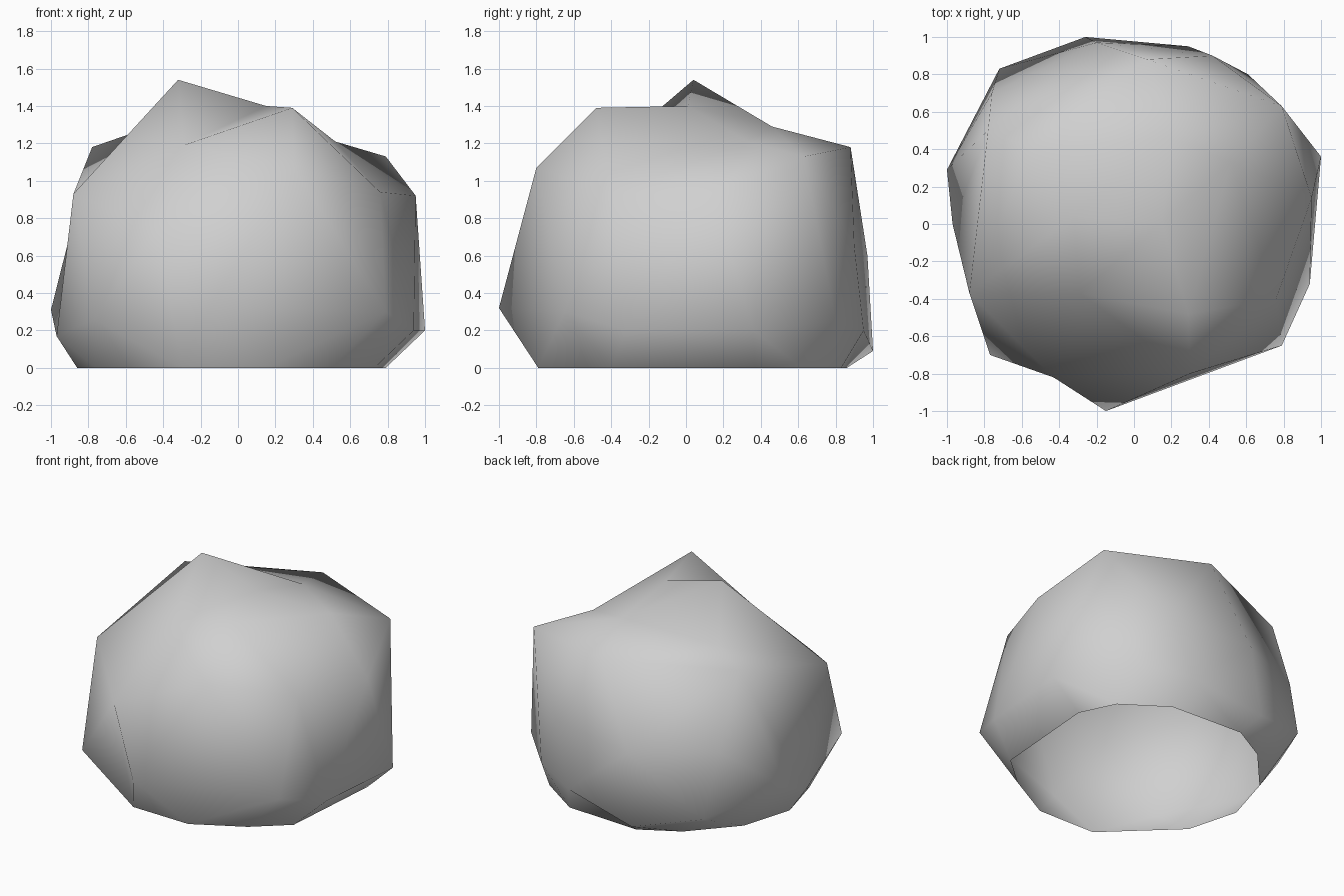
import bpy
import bmesh
from mathutils import Vector

# Remove the default cube only
default_cube = bpy.data.objects.get("Cube")
if default_cube:
    bpy.data.objects.remove(default_cube, do_unlink=True)


def make_material(name, colour):
    material = bpy.data.materials.new(name)
    material.use_nodes = True
    material.diffuse_color = colour
    shader = material.node_tree.nodes["Principled BSDF"]
    shader.inputs["Base Color"].default_value = colour
    shader.inputs["Roughness"].default_value = 0.9
    return material


# Corners that border the hollows
nose = (-.15, -1, .32)
front_foot = (-.77, -.7, .26)
side_bulge = (-1, .29, .31)
side_shoulder = (-.88, -.37, .93)

# Open rim where the boulder meets the ground
ground_rim = [
    (.79, .37), (.67, .62), (.36, .83), (-.2, .86), (-.47, .71), (-.75, .4),
    (-.86, .03), (-.76, -.34), (-.3, -.78), (.15, -.79), (.5, -.6), (.73, -.4),
]

# Bulging corners just above the ground
lower_corners = [
    nose, front_foot, side_bulge,
    (.94, -.32, .2), (.79, -.65, .3), (-.97, 0, .17), (-.72, .83, .2),
    (-.26, 1, .09), (.29, .95, .2), (.61, .8, .25), (1, .36, .2),
]

# Corners of the flanks and shoulders
upper_corners = [
    side_shoulder,
    (.95, .14, .92), (.76, -.4, .94), (.3, -.8, 1.07), (-.43, -.82, .74),
    (-.78, .5, 1.18), (-.76, .7, .65), (-.2, .97, .6), (.42, .9, .65),
    (.79, .63, 1.13), (.07, .88, 1.18),
]

# Main peak, second peak, and the saddle and hollows between them
crown_corners = [
    (-.32, .04, 1.54), (.29, -.48, 1.39), (.15, .01, 1.4), (.2, .46, 1.29),
    (.52, .33, 1.21), (-.55, .4, 1.26), (-.29, -.37, 1.19),
]

# Edges turned the other way so the surface sinks between their ends
hollows = [(nose, front_foot), (side_bulge, side_shoulder)]


def star_shell(points, centre, hollows):
    """Skin all points, even in hollows, by hulling their directions from the centre."""
    bm = bmesh.new()
    corner = {}
    for point in points:
        direction = (Vector(point) - centre).normalized()
        corner[point] = bm.verts.new(direction)
    bmesh.ops.convex_hull(bm, input=bm.verts[:])
    for start, end in hollows:
        edge = bm.edges.get((corner[start], corner[end]))
        if edge:
            bmesh.ops.rotate_edges(bm, edges=[edge])
    for point, vert in corner.items():
        vert.co = point
    bmesh.ops.recalc_face_normals(bm, faces=bm.faces[:])
    # Leave the underside open
    underside = [f for f in bm.faces if all(v.co.z < .001 for v in f.verts)]
    bmesh.ops.delete(bm, geom=underside, context="FACES")
    return bm


points = [(x, y, 0) for x, y in ground_rim]
points += lower_corners + upper_corners + crown_corners
shell = star_shell(points, Vector((0, 0, .6)), hollows)

# Boulder object with soft shading over its facets
mesh = bpy.data.meshes.new("boulder")
shell.to_mesh(mesh)
shell.free()
for polygon in mesh.polygons:
    polygon.use_smooth = True
mesh.materials.append(make_material("stone grey", (.63, .63, .63, 1)))
boulder = bpy.data.objects.new("boulder", mesh)
bpy.context.collection.objects.link(boulder)
